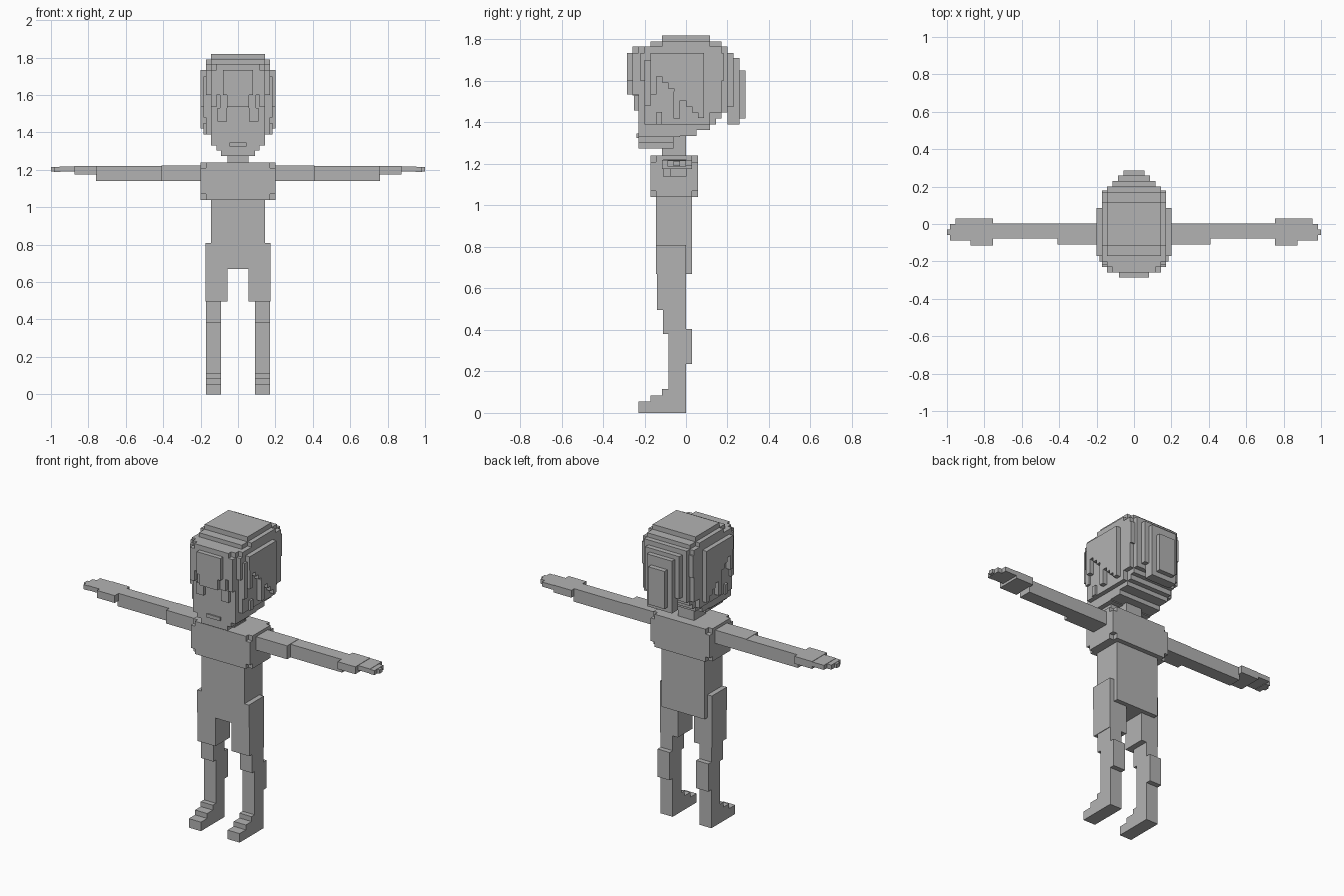
import bpy, bmesh
from mathutils import Vector

GREY = bpy.data.materials.new("plain grey")
GREY.diffuse_color = (0.45, 0.45, 0.45, 1)


def blocks(name, boxes):
    """One object from boxes given as (x0, x1, y0, y1, z0, z1)."""
    bm = bmesh.new()
    for x0, x1, y0, y1, z0, z1 in boxes:
        lo, hi = Vector((x0, y0, z0)), Vector((x1, y1, z1))
        for v in bmesh.ops.create_cube(bm, size=1)["verts"]:
            v.co = Vector([(lo[i] + hi[i]) / 2 + v.co[i] * (hi[i] - lo[i]) for i in range(3)])
    me = bpy.data.meshes.new(name)
    bm.to_mesh(me)
    bm.free()
    me.materials.append(GREY)
    ob = bpy.data.objects.new(name, me)
    bpy.context.collection.objects.link(ob)
    return ob


def centred(name, boxes):
    """Boxes symmetric about x = 0, given as (half width, y0, y1, z0, z1)."""
    return blocks(name, [(-b[0], *b) for b in boxes])


def paired(name, boxes):
    """Boxes on +x, mirrored to -x."""
    return blocks(name, boxes + [(-b[1], -b[0], *b[2:]) for b in boxes])


# legs with calves and stepped feet
paired("legs", [
    (.055, .175, -.14, .0, .495, .81),
    (.09, .172, -.11, .0, .38, .50),
    (.09, .172, -.085, .0, 0, .38),
    (.09, .172, -.01, .03, .235, .405),
])
paired("feet", [
    (.09, .172, -.23, 0, 0, .055),
    (.09, .172, -.17, 0, 0, .085),
    (.09, .172, -.115, 0, 0, .115),
])

# hips, waist and chest with notched corners
centred("hips", [(.175, -.145, .0, .67, .81), (.145, -.14, .028, .67, .81)])
centred("waist", [(.145, -.145, .028, .78, 1.06)])
centred("chest", [
    (.20, -.145, .028, 1.04, 1.24),
    (.20, -.17, .057, 1.07, 1.21),
    (.172, -.17, .057, 1.04, 1.24),
])
centred("neck", [(.055, -.115, 0, 1.22, 1.36)])

# arms and hands
paired("arms", [
    (.19, .41, -.11, .003, 1.14, 1.222),
    (.40, .76, -.078, .003, 1.14, 1.22),
])
paired("hands", [
    (.755, .875, -.115, .03, 1.175, 1.22),
    (.87, .955, -.088, .03, 1.19, 1.218),
    (.95, .985, -.088, 0, 1.188, 1.216),
    (.98, 1.0, -.06, -.03, 1.19, 1.214),
])

# face, narrowing to the chin, and mouth
centred("face", [
    (.09, -.23, -.06, 1.275, 1.40),
    (.115, -.23, -.06, 1.303, 1.45),
    (.145, -.23, -.03, 1.33, 1.70),
    (.172, -.20, .0, 1.39, 1.70),
])
centred("mouth", [(.045, -.239, -.2, 1.325, 1.346)])

# hair cap: stepped crown
centred("hair_crown", [
    (.145, -.115, .115, 1.5, 1.82),
    (.145, -.17, .17, 1.5, 1.79),
    (.172, -.115, .115, 1.5, 1.79),
    (.145, -.23, .20, 1.6, 1.765),
    (.172, -.20, .17, 1.5, 1.765),
    (.172, -.22, .18, 1.6, 1.735),
    (.115, -.2, .23, 1.5, 1.735),
])
# back of head, stepping in towards the nape
back = [(.05, 1.335), (.115, 1.363), (.145, 1.39), (.172, 1.42), (.20, 1.448), (.23, 1.475)]
centred("hair_back", [
    (.115 if y > .21 else .145, -.1, y, z, 1.70) for y, z in back
] + [(.172, -.1, .115, 1.39, 1.70), (.172, -.1, .17, 1.448, 1.7)])

# raised side hair, its lower edge a diagonal staircase
side = []
for i in range(9):
    y = -.172 + i * .0287
    side.append((.16, .20, y, y + .0287, 1.65 - i * .0287, 1.735))
paired("side_hair", side)

# hanging side locks in front of the ears
paired("side_locks", [
    (.14, .185, -.20, -.17, 1.48, 1.70),
    (.14, .20, -.17, -.143, 1.535, 1.70),
    (.15, .20, -.06, -.03, 1.42, 1.55),
    (.15, .185, -.143, -.115, 1.39, 1.45),
])

# fringe
centred("fringe", [
    (.145, -.258, -.2, 1.64, 1.735),
    (.115, -.258, -.2, 1.60, 1.765),
    (.08, -.285, -.2, 1.60, 1.735),
    (.03, -.285, -.2, 1.562, 1.65),
    (.06, -.285, -.2, 1.535, 1.65),
])
paired("fringe_locks", [
    (.06, .11, -.25, -.2, 1.458, 1.53),
    (.055, .095, -.258, -.2, 1.53, 1.65),
    (.115, .145, -.258, -.2, 1.535, 1.70),
])

# hanging tail at the back
centred("hair_tail", [
    (.085, .2, .258, 1.39, 1.71),
    (.055, .2, .287, 1.42, 1.65),
])
